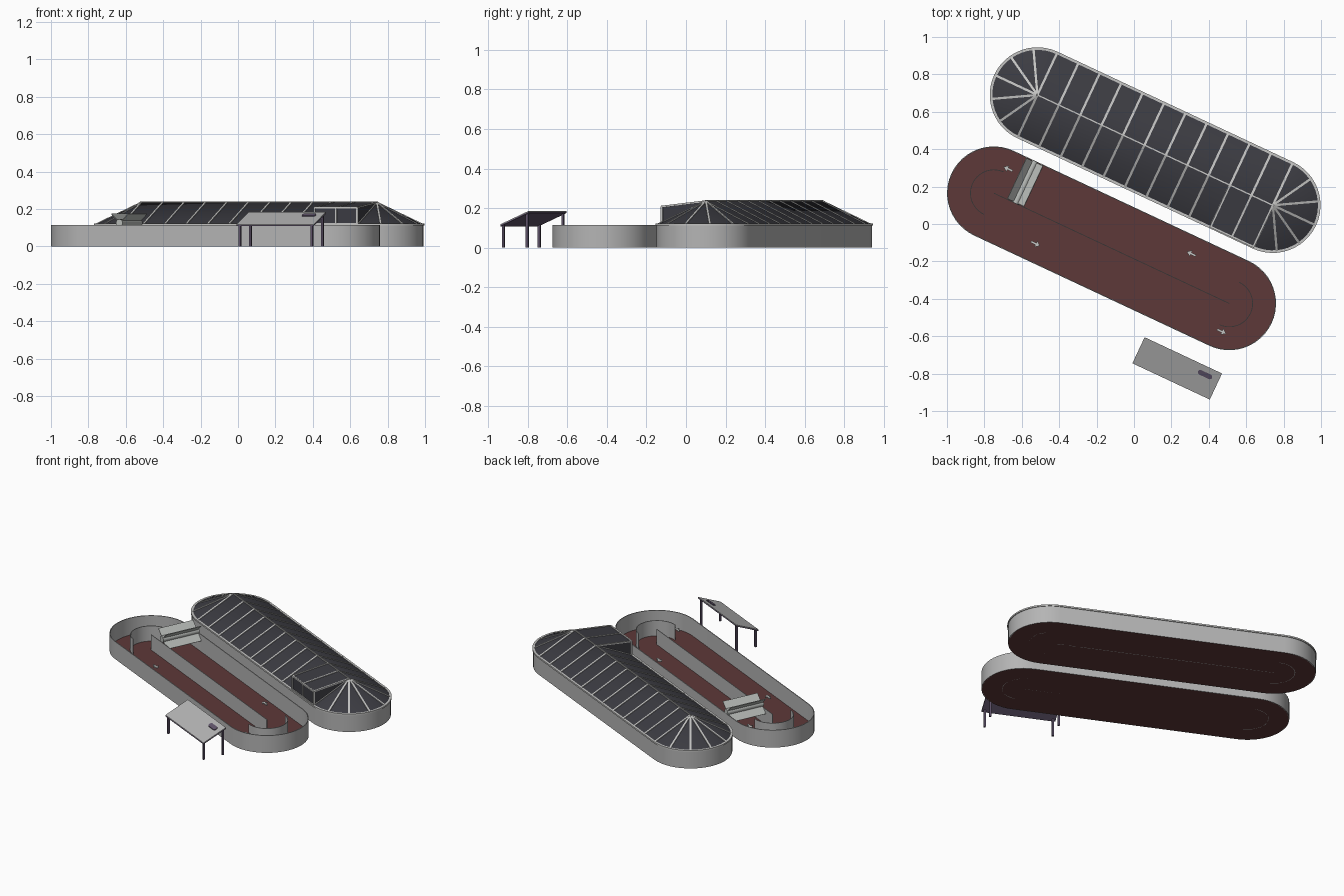
import bpy, bmesh, math
from mathutils import Matrix, Vector

cube = bpy.data.objects.get("Cube")
if cube:
    bpy.data.objects.remove(cube, do_unlink=True)

HALF, RAD = 0.695, 0.25          # half straight length and end radius of a basin
WALL_H, RIDGE_H = 0.115, 0.235
TURN = Matrix.Rotation(math.radians(-25.1), 4, 'Z')
OPEN = Matrix.Translation((-0.12, -0.13, 0)) @ TURN
COVERED = Matrix.Translation((0.113, 0.395, 0)) @ TURN
SHELTER = Matrix.Translation((0.231, -0.772, 0)) @ TURN


def material(name, rgb):
    m = bpy.data.materials.new(name)
    m.use_nodes = True
    m.diffuse_color = (*rgb, 1)
    m.node_tree.nodes["Principled BSDF"].inputs["Base Color"].default_value = (*rgb, 1)
    return m


CONCRETE = material("concrete grey", (0.46, 0.46, 0.46))
FLOOR = material("red brown", (0.11, 0.04, 0.04))
GLASS = material("dark glazing", (0.045, 0.045, 0.055))
FRAME = material("pale frame", (0.55, 0.55, 0.54))
PADDLE = material("paddle grey", (0.48, 0.5, 0.48))
PURPLE = material("dull purple", (0.12, 0.09, 0.15))


def finish(bm, name, mat, place, smooth=False):
    bmesh.ops.recalc_face_normals(bm, faces=bm.faces)
    mesh = bpy.data.meshes.new(name)
    bm.to_mesh(mesh)
    bm.free()
    mesh.transform(place)
    mesh.materials.append(mat)
    ob = bpy.data.objects.new(name, mesh)
    bpy.context.collection.objects.link(ob)
    if smooth:
        bpy.ops.object.select_all(action='DESELECT')
        ob.select_set(True)
        bpy.context.view_layer.objects.active = ob
        bpy.ops.object.shade_smooth_by_angle(angle=math.radians(25))
    return ob


def stadium(half, r, seg=24):
    """Outline of a rounded-end strip, anticlockwise from the lower right."""
    pts = []
    for side in (1, -1):
        for i in range(seg + 1):
            a = math.pi * (i / seg - 0.5)
            pts.append((side * (half + r * math.cos(a)), side * r * math.sin(a)))
    return pts


def prism(bm, pts, z0, z1):
    face = bm.faces.new([bm.verts.new((x, y, z0)) for x, y in pts])
    out = bmesh.ops.extrude_face_region(bm, geom=[face])
    verts = [v for v in out["geom"] if isinstance(v, bmesh.types.BMVert)]
    bmesh.ops.translate(bm, verts=verts, vec=(0, 0, z1 - z0))


def strip_wall(bm, outer, inner, z0, z1, closed=True):
    """Standing wall between two matching outlines."""
    rings = [[bm.verts.new((x, y, z)) for x, y in line]
             for line, z in ((outer, z0), (outer, z1), (inner, z1), (inner, z0))]
    n = len(outer)
    for i in range(n if closed else n - 1):
        j = (i + 1) % n
        for k in range(4):
            a, b = rings[k], rings[(k + 1) % 4]
            bm.faces.new((a[i], a[j], b[j], b[i]))
    if not closed:
        for i in (0, n - 1):
            bm.faces.new([ring[i] for ring in rings])


def bar(bm, a, b, width, height):
    """Rectangular bar from a to b."""
    a, b = Vector(a), Vector(b)
    d = b - a
    rot = d.to_track_quat('X', 'Z').to_matrix().to_4x4()
    size = Matrix.Diagonal((d.length, width, height, 1))
    bmesh.ops.create_cube(bm, size=1, matrix=Matrix.Translation((a + b) / 2) @ rot @ size)


def basin(prefix, place):
    bm = bmesh.new()
    prism(bm, stadium(HALF, RAD - 0.001), 0, 0.003)
    finish(bm, prefix + "_floor", FLOOR, place)
    bm = bmesh.new()
    strip_wall(bm, stadium(HALF, RAD), stadium(HALF, RAD - 0.005), 0, WALL_H)
    finish(bm, prefix + "_outer_wall", CONCRETE, place, True)
    bm = bmesh.new()
    bar(bm, (-HALF, 0, 0.052), (HALF, 0, 0.052), 0.004, 0.104)
    finish(bm, prefix + "_divider", CONCRETE, place)
    # curved guide walls at both ends
    for side, label in ((1, "_east_guide"), (-1, "_west_guide")):
        lines = []
        for r in (0.127, 0.123):
            angles = [math.pi * (i / 20 - 0.5) for i in range(21)]
            lines.append([(side * (HALF + r * math.cos(a)), r * math.sin(a)) for a in angles])
        bm = bmesh.new()
        strip_wall(bm, *lines, 0, 0.104, closed=False)
        finish(bm, prefix + label, CONCRETE, place, True)


basin("open_basin", OPEN)
basin("covered_basin", COVERED)

# flow arrows
arrow = [(-0.025, -0.006), (0.003, -0.006), (0.003, -0.019), (0.028, 0),
         (0.003, 0.019), (0.003, 0.006), (-0.025, 0.006)]
for i, (u, v, s) in enumerate(((-0.68, 0.15, -1), (-0.38, -0.15, 1),
                               (0.4, 0.155, -1), (0.72, -0.153, 1))):
    bm = bmesh.new()
    prism(bm, [(u + s * x, v + s * y) for x, y in arrow], 0.052, 0.058)
    finish(bm, f"flow_arrow_{i + 1}", FRAME, OPEN)

# paddle wheel: crossed blades on an axle
bm = bmesh.new()
for angle in (45, 135):
    c, s = 0.07 * math.cos(math.radians(angle)), 0.07 * math.sin(math.radians(angle))
    bar(bm, (-0.568 - c, 0.124, 0.125 - s), (-0.568 + c, 0.124, 0.125 + s), 0.24, 0.004)
finish(bm, "paddle_blades", PADDLE, OPEN)
bm = bmesh.new()
bmesh.ops.create_cone(bm, cap_ends=True, segments=20, radius1=0.02, radius2=0.02, depth=0.25,
                      matrix=Matrix.Translation((-0.568, 0.124, 0.125)) @ Matrix.Rotation(math.pi / 2, 4, 'X'))
finish(bm, "paddle_axle", PADDLE, OPEN, True)

# glazed roof: straight slopes with half-cone ends
bm = bmesh.new()
rim = [bm.verts.new((x, y, WALL_H)) for x, y in stadium(HALF, RAD)]
tips = [bm.verts.new((s * HALF, 0, RIDGE_H)) for s in (1, -1)]
half_n = len(rim) // 2
for k in (0, 1):
    arc = rim[k * half_n:(k + 1) * half_n]
    for a, b in zip(arc, arc[1:]):
        bm.faces.new((a, b, tips[k]))
    bm.faces.new((arc[-1], rim[(k + 1) * half_n % len(rim)], tips[1 - k], tips[k]))
finish(bm, "roof_glazing", GLASS, COVERED, True)

# roof ribs, ridge and eave
bm = bmesh.new()
BAYS = 11
stations = [-HALF + 2 * HALF * i / BAYS for i in range(BAYS + 1)]
for u in stations:
    for s in (1, -1):
        bar(bm, (u, 0, RIDGE_H), (u, s * RAD, WALL_H), 0.012, 0.008)
for s in (1, -1):
    for i in range(1, 6):
        a = math.pi * (i / 6 - 0.5)
        bar(bm, (s * HALF, 0, RIDGE_H),
            (s * (HALF + RAD * math.cos(a)), RAD * math.sin(a), WALL_H), 0.012, 0.008)
bar(bm, (-HALF, 0, RIDGE_H), (HALF, 0, RIDGE_H), 0.007, 0.01)
finish(bm, "roof_ribs", FRAME, COVERED)
bm = bmesh.new()
strip_wall(bm, stadium(HALF, RAD + 0.005), stadium(HALF, RAD - 0.009), WALL_H - 0.004, WALL_H + 0.006)
finish(bm, "roof_eave", FRAME, COVERED, True)

# raised entrance dormer over the last two bays
u0, u1, v0, top = stations[-3], stations[-1], -0.245, 0.208
bm = bmesh.new()
ends = [[bm.verts.new(p) for p in ((u, v0, WALL_H), (u, v0, top), (u, 0, RIDGE_H))] for u in (u0, u1)]
for tri in ends:
    bm.faces.new(tri)
for i in (0, 1):
    bm.faces.new((ends[0][i], ends[0][i + 1], ends[1][i + 1], ends[1][i]))
finish(bm, "dormer_glazing", GLASS, COVERED)
bm = bmesh.new()
for u in stations[-3:]:
    bar(bm, (u, v0, WALL_H), (u, v0, top), 0.01, 0.01)
    bar(bm, (u, v0, top), (u, 0, RIDGE_H), 0.01, 0.008)
for z in (WALL_H + 0.005, top):
    bar(bm, (u0, v0, z), (u1, v0, z), 0.01, 0.01)
finish(bm, "dormer_frame", FRAME, COVERED)

# sloping shelter on four posts
def slope(v):
    return 0.147 + 0.43 * v


def sloped_plate(name, pts, low, high, mat):
    bm = bmesh.new()
    prism(bm, pts, low, high)
    for vert in bm.verts:
        vert.co.z += slope(vert.co.y)
    finish(bm, name, mat, SHELTER)


W, D = 0.2285, 0.077
sheet = [(-W, -D), (W, -D), (W, D), (-W, D)]
sloped_plate("shelter_roof_sheet", sheet, 0, 0.004, CONCRETE)
sloped_plate("shelter_roof_underside", sheet, -0.006, 0, PURPLE)
sloped_plate("shelter_roof_badge", [(x + 0.149, y + 0.033) for x, y in stadium(0.028, 0.013, 10)],
             0.004, 0.009, PURPLE)
bm = bmesh.new()
for u in (-0.212, 0.212):
    for v in (-0.066, 0.066):
        bar(bm, (u, v, 0), (u, v, slope(v)), 0.012, 0.012)
finish(bm, "shelter_posts", PURPLE, SHELTER)
